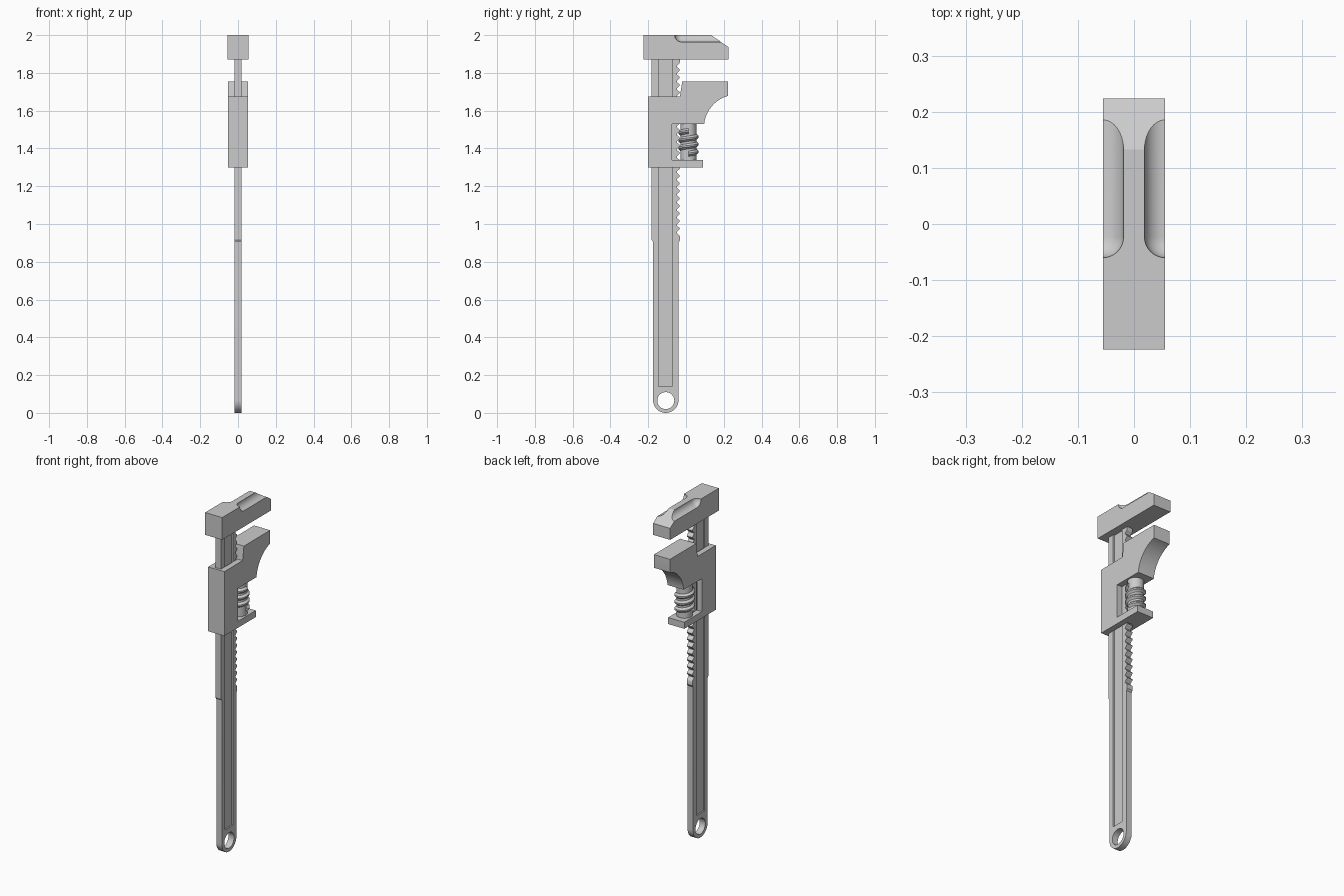
import bpy, bmesh
from math import sin, cos, pi, radians

if "Cube" in bpy.data.objects:
    bpy.data.objects.remove(bpy.data.objects["Cube"])


def make_object(name, bm):
    bmesh.ops.recalc_face_normals(bm, faces=bm.faces)
    mesh = bpy.data.meshes.new(name)
    bm.to_mesh(mesh)
    bm.free()
    ob = bpy.data.objects.new(name, mesh)
    bpy.context.collection.objects.link(ob)
    return ob


def prism(name, profile, x0, x1):
    """Extrude a (y, z) outline between two x positions."""
    bm = bmesh.new()
    face = bm.faces.new([bm.verts.new((x0, y, z)) for y, z in profile])
    ext = bmesh.ops.extrude_face_region(bm, geom=[face])
    bmesh.ops.translate(bm, vec=(x1 - x0, 0, 0),
                        verts=[v for v in ext["geom"] if isinstance(v, bmesh.types.BMVert)])
    return make_object(name, bm)


def box(name, x0, x1, y0, y1, z0, z1):
    return prism(name, [(y0, z0), (y1, z0), (y1, z1), (y0, z1)], x0, x1)


def arc(cy, cz, r, a0, a1, n):
    return [(cy + r * cos(radians(a0 + (a1 - a0) * i / n)),
             cz + r * sin(radians(a0 + (a1 - a0) * i / n))) for i in range(n + 1)]


def cut(ob, cutter):
    cutter.hide_render = True
    mod = ob.modifiers.new("cut", 'BOOLEAN')
    mod.operation, mod.solver, mod.object = 'DIFFERENCE', 'EXACT', cutter
    bpy.context.view_layer.objects.active = ob
    bpy.ops.object.modifier_apply(modifier=mod.name)
    bpy.data.objects.remove(cutter)


def smooth(ob):
    bpy.ops.object.select_all(action='DESELECT')
    ob.select_set(True)
    bpy.context.view_layer.objects.active = ob
    bpy.ops.object.shade_smooth_by_angle(angle=radians(32))


# Handle bar: rounded end, toothed rack on the upper front edge
PITCH, RACK_Z, TEETH = 0.04, 0.935, 23
outline = arc(-0.107, 0.067, 0.067, 180, 360, 32)
outline += [(-0.040, 0.902), (-0.033, 0.912)]
for i in range(TEETH * 8 + 1):
    outline.append((-0.041 + 0.008 * cos(2 * pi * i / 8), RACK_Z + PITCH * i / 8))
outline += [(-0.033, 1.88), (-0.183, 1.88), (-0.183, 0.918), (-0.174, 0.905)]
bar = prism("handle_bar", outline, -0.018, 0.018)
cut(bar, prism("hang_hole", arc(-0.107, 0.065, 0.045, 0, 352.5, 47), -0.1, 0.1))
for side in (-1, 1):
    a, b = sorted((side * 0.010, side * 0.05))
    cut(bar, box("groove", a, b, -0.145, -0.073, 0.14, 1.95))
smooth(bar)

# Fixed jaw: sloped nose with a scooped channel on both upper edges
jaw = prism("fixed_jaw", [(-0.224, 1.87), (0.224, 1.87), (0.224, 1.937),
                          (0.133, 2.0), (-0.224, 2.0)], -0.055, 0.055)
R, N = 0.037, 32
rings = [(-0.023 - R * cos(t * pi / 16), R * sin(t * pi / 16)) for t in range(1, 9)]
rings.append((0.3, R))
for side in (-1, 1):
    bm = bmesh.new()
    loops = [[bm.verts.new((side * 0.0555 + r * cos(2 * pi * k / N), y,
                            2.0005 + r * sin(2 * pi * k / N))) for k in range(N)]
             for y, r in rings]
    for p, q in zip(loops, loops[1:]):
        for k in range(N):
            bm.faces.new((p[k], p[(k + 1) % N], q[(k + 1) % N], q[k]))
    bm.faces.new(loops[0])
    bm.faces.new(loops[-1])
    cut(jaw, make_object("scoop", bm))
smooth(jaw)

# Sliding jaw: C-shaped body with a curved underside and a slot for the bar
body = [(-0.2, 1.30), (0.09, 1.30), (0.09, 1.338), (-0.073, 1.338), (-0.073, 1.53)]
body += arc(0.27, 1.51, 0.175, 173.5, 106, 20)
body += [(0.222, 1.68), (0.222, 1.755), (-0.02, 1.755), (-0.032, 1.675), (-0.2, 1.675)]
slider = prism("sliding_jaw", body, -0.052, 0.052)
cut(slider, box("bar_slot", -0.019, 0.019, -0.185, -0.031, 1.2, 1.8))
smooth(slider)

# Adjusting worm: plain core between the slider arms
WY = 0.013
bpy.ops.mesh.primitive_cylinder_add(vertices=48, radius=0.043, depth=0.196, location=(0, WY, 1.435))
core = bpy.context.object
core.name = "worm_core"
smooth(core)

# Helical thread swept around the core
bm = bmesh.new()
section = [(0.040, -0.017), (0.054, -0.004), (0.054, 0.004), (0.040, 0.017)]
STEPS, TURNS = 40, 3
prev = None
for i in range(STEPS * TURNS + 1):
    t = 2 * pi * i / STEPS
    z = 1.372 + PITCH * i / STEPS
    ring = [bm.verts.new((r * cos(t), WY + r * sin(t), z + dz)) for r, dz in section]
    if prev:
        for k in range(4):
            bm.faces.new((prev[k], prev[(k + 1) % 4], ring[(k + 1) % 4], ring[k]))
    else:
        bm.faces.new(ring)
    prev = ring
bm.faces.new(prev)
smooth(make_object("worm_thread", bm))
